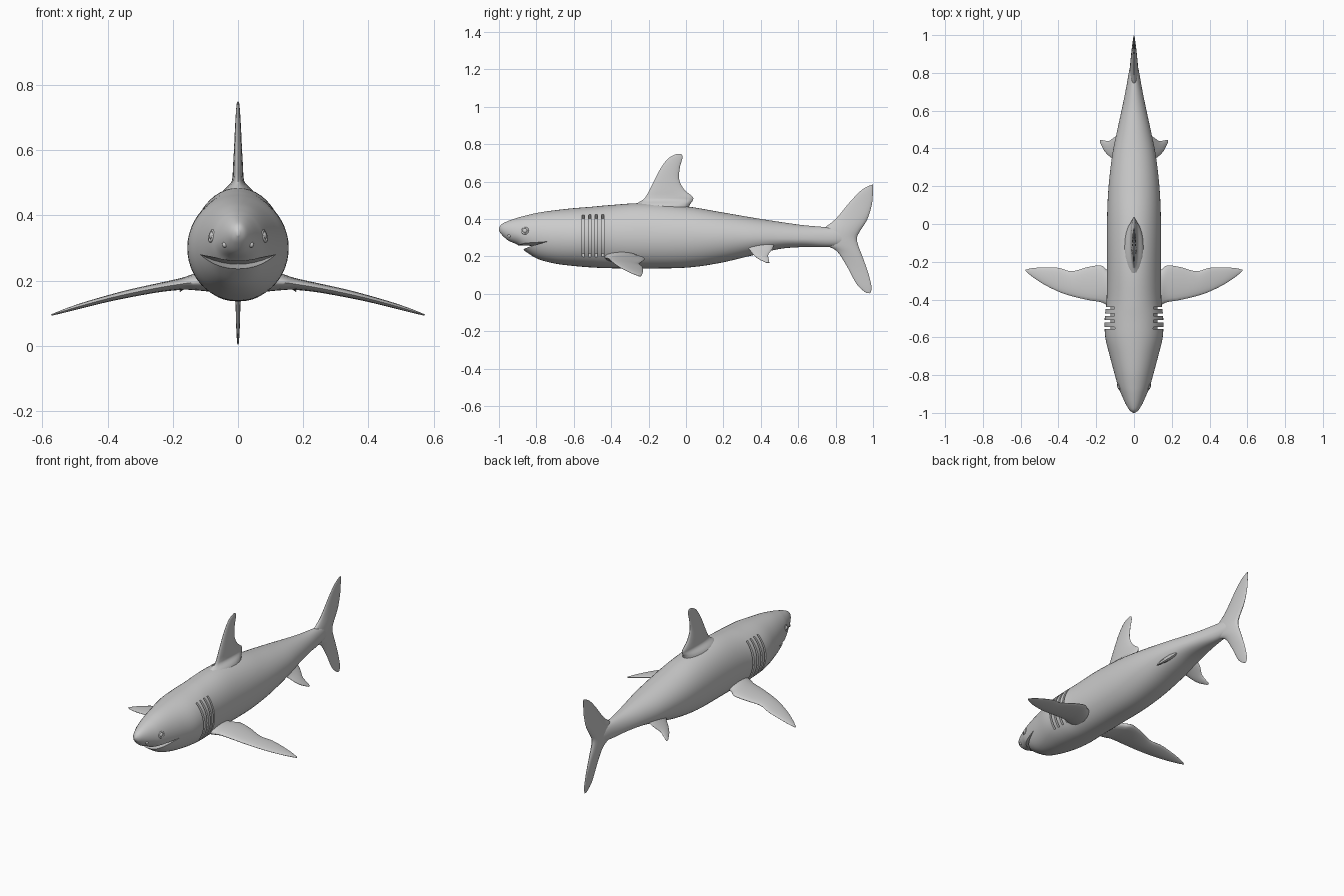
import bpy, bmesh
from math import sin, cos, pi, radians
from mathutils import Vector

if "Cube" in bpy.data.objects:
    bpy.data.objects.remove(bpy.data.objects["Cube"])


def smooth(stations, n=5):
    """Catmull-Rom interpolation through tuples of any length."""
    out = []
    last = len(stations) - 1
    for i in range(last):
        p0, p1 = stations[max(i - 1, 0)], stations[i]
        p2, p3 = stations[i + 1], stations[min(i + 2, last)]
        for k in range(n):
            t = k / n
            out.append(tuple(
                b + 0.5 * t * (c - a + t * (2*a - 5*b + 4*c - d + t * (3*(b - c) + d - a)))
                for a, b, c, d in zip(p0, p1, p2, p3)))
    return out + [tuple(stations[-1])]


def loft(name, rings):
    """Closed skin over rings of equal point count."""
    bm = bmesh.new()
    loops = [[bm.verts.new(p) for p in ring] for ring in rings]
    n = len(rings[0])
    for a, b in zip(loops, loops[1:]):
        for i in range(n):
            j = (i + 1) % n
            bm.faces.new((a[i], a[j], b[j], b[i]))
    bm.faces.new(loops[0])
    bm.faces.new(loops[-1])
    bmesh.ops.recalc_face_normals(bm, faces=bm.faces)
    mesh = bpy.data.meshes.new(name)
    bm.to_mesh(mesh)
    bm.free()
    ob = bpy.data.objects.new(name, mesh)
    bpy.context.collection.objects.link(ob)
    return ob


def shade(ob, angle=40):
    bpy.ops.object.select_all(action='DESELECT')
    ob.select_set(True)
    bpy.context.view_layer.objects.active = ob
    bpy.ops.object.shade_smooth_by_angle(angle=radians(angle))


def fin(name, stations, normal):
    """Lens-section fin; station = lead xyz, trail xyz, half thickness."""
    rings = []
    for s in smooth(stations):
        lead, trail, t = Vector(s[:3]), Vector(s[3:6]), max(s[6], 0.001)
        rings.append([lead.lerp(trail, (1 - cos(a)) / 2) + normal * (t * sin(a))
                      for a in (2 * pi * k / 20 for k in range(20))])
    ob = loft(name, rings)
    shade(ob, 60)
    return ob


def cut(body, cutter):
    cutter.hide_render = True
    mod = body.modifiers.new("cut", 'BOOLEAN')
    mod.operation, mod.solver, mod.object = 'DIFFERENCE', 'EXACT', cutter
    bpy.context.view_layer.objects.active = body
    bpy.ops.object.modifier_apply(modifier=mod.name)
    bpy.data.objects.remove(cutter)


# Body: y, half width, top z, widest z, bottom z
body_stations = [
    (-1.00, .004, .352, .346, .338), (-.985, .024, .373, .344, .316),
    (-.95, .045, .390, .335, .285), (-.90, .068, .407, .322, .262),
    (-.86, .084, .418, .315, .228), (-.79, .104, .434, .308, .186),
    (-.70, .128, .447, .302, .162), (-.60, .152, .458, .300, .149),
    (-.50, .155, .466, .300, .141), (-.40, .145, .475, .300, .137),
    (-.22, .143, .485, .300, .136), (0.0, .143, .468, .300, .140),
    (.18, .136, .438, .300, .165), (.36, .116, .407, .298, .207),
    (.50, .088, .385, .295, .240), (.62, .062, .368, .293, .250),
    (.73, .040, .358, .293, .250), (.81, .026, .350, .295, .256),
    (.88, .010, .330, .297, .270)]


def section(y, w, top, mid, low, n=48):
    ring = []
    for k in range(n):
        c, s = cos(2 * pi * k / n), sin(2 * pi * k / n)
        x = w * (abs(c) ** (1.0 if s > 0 else .9)) * (1 if c > 0 else -1)
        ring.append((x, y, mid + s * (top - mid if s > 0 else mid - low)))
    return ring


body = loft("body", [section(*s) for s in smooth(body_stations)])

# Mouth: curved wedge cut under the snout
mouth = []
for i in range(-8, 9):
    x = i * .025
    up = 2.2 * x * x
    mouth.append([(x, -1.05, .262 + up), (x, -.86, .259 + up), (x, -.74, .250 + up),
                  (x, -.86, .237 + up), (x, -1.05, .215 + up)])
cut(body, loft("mouth_cutter", mouth))

# Gill slits: four curved slots per side
for side in (-1, 1):
    for y in (-.55, -.515, -.48, -.445):
        arc = [radians(-38 + 86 * k / 10) for k in range(11)]
        outline = [(.125 * cos(a), .3 + .138 * sin(a)) for a in arc]
        outline += [(.20 * cos(a), .3 + .21 * sin(a)) for a in reversed(arc)]
        cut(body, loft("gill_cutter", [[(side * x, yy, z) for x, z in outline]
                                       for yy in (y - .006, y + .006)]))
shade(body)

# Dorsal fin: z, lead y, trail y, half thickness
dorsal = [(.440, -.30, .010, .062), (.475, -.275, .020, .046), (.500, -.235, .036, .022),
          (.520, -.215, .035, .017), (.556, -.195, -.008, .015), (.610, -.168, -.036, .012),
          (.674, -.134, -.033, .009), (.722, -.097, -.020, .006), (.742, -.065, -.021, .004),
          (.749, -.045, -.033, .002)]
fin("dorsal_fin", [(0, a, z, 0, b, z, t) for z, a, b, t in dorsal], Vector((1, 0, 0)))

# Tail fin: lead y z, trail y z, half thickness, upper tip to lower tip
tail = [(.988, .582, .999, .584, .002), (.940, .556, .999, .535, .005),
        (.877, .492, .993, .475, .008), (.800, .400, .970, .400, .014),
        (.730, .345, .930, .335, .020), (.700, .305, .914, .300, .022),
        (.730, .265, .920, .262, .020), (.802, .232, .945, .195, .014),
        (.856, .155, .975, .110, .008), (.914, .050, .992, .035, .005),
        (.965, .004, .985, .003, .002)]
fin("tail_fin", [(0, a, b, 0, c, d, t) for a, b, c, d, t in tail], Vector((1, 0, 0)))

# Pectoral fin: x, lead y, trail y, half thickness
pectoral = [(.095, -.440, -.270, .034), (.140, -.430, -.245, .024), (.175, -.414, -.220, .018),
            (.244, -.402, -.228, .014), (.330, -.382, -.250, .012), (.400, -.358, -.232, .010),
            (.480, -.318, -.230, .008), (.540, -.278, -.234, .005), (.573, -.250, -.242, .002)]


def droop(x):
    t = x - .14
    return .194 - .13 * t - .233 * t * t


# Pelvic fin: z, lead y, trail y, half thickness
pelvic = [(.262, .30, .47, .016), (.240, .335, .462, .012), (.210, .36, .440, .009),
          (.187, .387, .442, .006), (.166, .430, .446, .002)]

for side, label in ((-1, "left"), (1, "right")):
    fin("pectoral_fin_" + label,
        [(side * x, a, droop(x), side * x, b, droop(x), t) for x, a, b, t in pectoral],
        Vector((side * .2, 0, .98)))
    px = [side * (.10 + (.24 - s[0]) * 1.07) for s in pelvic]
    fin("pelvic_fin_" + label,
        [(x, a, z, x, b, z, t) for x, (z, a, b, t) in zip(px, pelvic)],
        Vector((side * .7, 0, .7)))

    # Eye with a raised lid ring
    bpy.ops.mesh.primitive_uv_sphere_add(segments=20, ring_count=12, radius=.015,
                                         location=(side * .074, -.86, .337))
    bpy.context.object.name = "eye_" + label
    shade(bpy.context.object, 60)
    bpy.ops.mesh.primitive_torus_add(major_radius=.016, minor_radius=.005, major_segments=24,
                                     minor_segments=8, location=(side * .080, -.86, .337),
                                     rotation=(0, radians(90 - side * 15), side * radians(-20)))
    bpy.context.object.name = "eyelid_" + label
    shade(bpy.context.object, 60)

    # Nostril
    bpy.ops.mesh.primitive_uv_sphere_add(segments=16, ring_count=8, radius=.009,
                                         location=(side * .040, -.945, .310))
    bpy.context.object.name = "nostril_" + label
    shade(bpy.context.object, 60)
